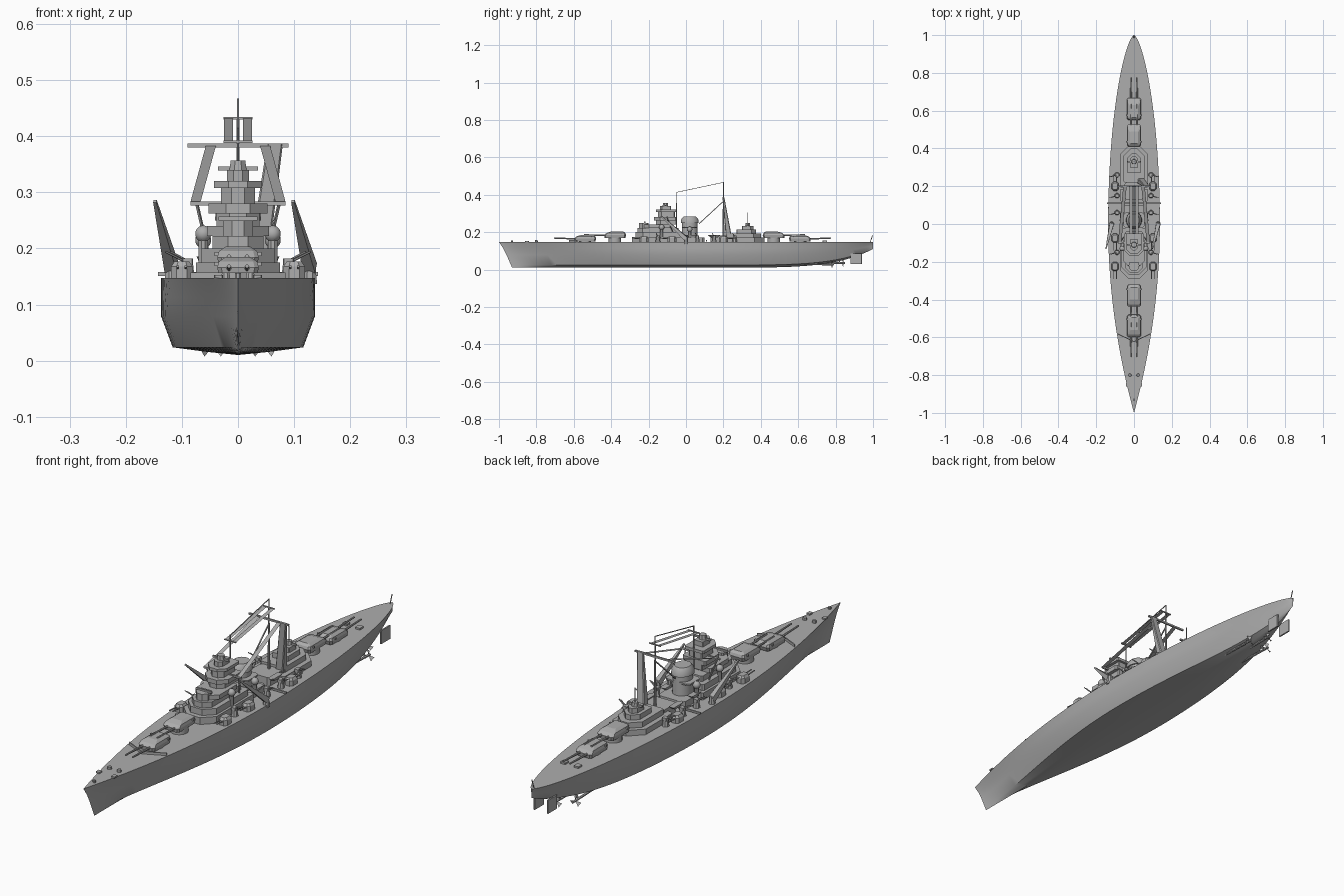
import bpy, bmesh, math
from mathutils import Vector

if "Cube" in bpy.data.objects:
    bpy.data.objects.remove(bpy.data.objects["Cube"])

DECK = .147
BEAM = .137
SIDES = (-1, 1)


def paint(name, value):
    material = bpy.data.materials.new(name)
    material.use_nodes = True
    colour = (value, value, value, 1)
    material.diffuse_color = colour
    material.node_tree.nodes["Principled BSDF"].inputs["Base Color"].default_value = colour
    return material


GREY = paint("naval grey", .42)


def mesh_object(name, verts, faces, smooth=False):
    mesh = bpy.data.meshes.new(name)
    mesh.from_pydata([tuple(v) for v in verts], [], faces)
    bm = bmesh.new()
    bm.from_mesh(mesh)
    bmesh.ops.recalc_face_normals(bm, faces=bm.faces)
    bm.to_mesh(mesh)
    bm.free()
    mesh.materials.append(GREY)
    ob = bpy.data.objects.new(name, mesh)
    bpy.context.collection.objects.link(ob)
    if smooth:
        bpy.ops.object.select_all(action="DESELECT")
        ob.select_set(True)
        bpy.context.view_layer.objects.active = ob
        bpy.ops.object.shade_smooth_by_angle(angle=math.radians(40))


def stack(name, rings, smooth=False):
    """Closed solid through rings with equal numbers of points."""
    n = len(rings[0])
    verts = [point for ring in rings for point in ring]
    faces = [(k * n + i, k * n + (i + 1) % n, (k + 1) * n + (i + 1) % n, (k + 1) * n + i)
             for k in range(len(rings) - 1) for i in range(n)]
    faces += [range(n), range(len(verts) - n, len(verts))]
    mesh_object(name, verts, faces, smooth)


def circle(x, y, z, rx, ry, n):
    angles = [math.tau * (i + .5) / n for i in range(n)]
    return [(x + rx * math.cos(a), y + ry * math.sin(a), z) for a in angles]


def outline(half, front, back, z, bow_cut=.2, stern_cut=.2, x=0):
    """Plan with chamfered corners; each cut is a share of the half width."""
    limit = (back - front) * .4
    f, b = min(half * bow_cut, limit), min(half * stern_cut, limit)
    port = [(half - f, front), (half, front + f), (half, back - b), (half - b, back)]
    return [(x + px, y, z) for px, y in port + [(-px, y) for px, y in reversed(port)]]


def house(name, half, front, back, z, height, bow_cut=.2, stern_cut=.2, x=0):
    stack(name, [outline(half, front, back, level, bow_cut, stern_cut, x) for level in (z, z + height)])


def tiers(z, bow_cut, stern_cut, parts):
    """Houses piled on one another: name, half width, front, back, height."""
    for name, half, front, back, height in parts:
        house(name, half, front, back, z, height, bow_cut, stern_cut)
        z += height


def rod(name, start, end, radius, tip=None, sides=6):
    start, end = Vector(start), Vector(end)
    turn = (end - start).to_track_quat("Z", "Y")
    rings = [[centre + turn @ Vector(p) for p in circle(0, 0, 0, r, r, sides)]
             for centre, r in ((start, radius), (end, tip or radius))]
    stack(name, rings, sides > 6)


def post(name, x, y, z, height, radius, tip=None, sides=8):
    rod(name, (x, y, z), (x, y, z + height), radius, tip, sides)


def bar(name, half, y, z, thick=.005):
    rod(name, (-half, y, z), (half, y, z), thick, sides=4)


def band(name, start, end, width):
    start, end, edge = Vector(start), Vector(end), Vector((width / 2, 0, 0))
    mesh_object(name, [start - edge, start + edge, end + edge, end - edge], [range(4)])


# Hull: raked stem, full stern, keel rising aft
SECTION = [(1, 1), (1, .75), (1, .5), (.85, .1), (.4, .04), (0, 0)]


def hull_ring(t):
    share = max(1 - t * t, .003) ** (1 if t < 0 else .65)
    keel = .01 + .1 * max(t, 0) ** 5
    side = []
    for width, level in SECTION:
        rake = .07 * (1 - level) ** .8
        x = BEAM * width * share ** (1.8 - .8 * level)
        side.append((x, t + rake * (1 - t) / 2, keel + level * (DECK - keel)))
    return side + [(-x, y, z) for x, y, z in reversed(side[:-1])]


stations = 60
stack("hull", [hull_ring(-math.cos(math.pi * i / stations)) for i in range(stations + 1)], True)

# Main turrets, the inner pair raised
for y, z, aim in ((-.54, .15, -1), (-.38, .168, -1), (.47, .168, 1), (.61, .15, 1)):
    post("barbette", 0, y, DECK - .01, z - DECK + .01, .034, sides=16)
    rings = []
    for half, front, back, rise in ((.034, .055, .055, 0), (.037, .058, .06, .016),
                                    (.034, .045, .056, .027), (.022, .02, .045, .035)):
        rings.append([(px, y + aim * py, z + rise) for px, py, pz in outline(half, -back, front, z)])
    stack("main_turret", rings)
    bar("turret_rangefinder", .042, y - aim * .035, z + .022)
    for side in SIDES:
        rod("main_gun", (side * .016, y + aim * .04, z + .014),
            (side * .016, y + aim * .165, z + .018), .005, .0035, 8)

# Forward superstructure and bridge tower
tiers(DECK, .6, .1, [
    ("forward_deckhouse", .075, -.29, 0, .028),
    ("forward_upper_deckhouse", .065, -.27, -.02, .025),
    ("bridge_base", .045, -.26, -.04, .022),
    ("bridge_deck", .055, -.23, -.08, .018),
    ("tower_lower", .038, -.16, -.05, .022),
    ("tower_platform", .053, -.17, -.05, .018),
    ("tower_middle", .03, -.15, -.06, .028),
    ("tower_gallery", .043, -.16, -.05, .012),
    ("tower_top", .02, -.14, -.08, .02)])
house("command_post", .027, -.25, -.2, .22, .03, .6)
bar("command_rangefinder", .035, -.22, .253)
bar("tower_rangefinder", .036, -.11, .342)
post("tower_director", 0, -.11, .335, .022, .017, .014)
bar("forward_yard", .085, -.1, .28)

# Funnel with flared skirt and cap
stack("funnel", [circle(0, .02, z, r, r * 1.15, 16) for z, r in
                 ((.17, .038), (.25, .036), (.25, .042), (.27, .04), (.283, .03))], True)
house("funnel_platform", .055, -.02, .06, .222, .006)

# Midship and aft superstructure
house("midship_deckhouse", .06, 0, .1, DECK, .025)
house("hangar", .05, .13, .22, DECK, .035)
tiers(DECK, .1, .7, [
    ("aft_deckhouse", .075, .19, .42, .023),
    ("aft_upper_deckhouse", .055, .22, .4, .022),
    ("aft_bridge", .036, .27, .375, .021),
    ("aft_bridge_top", .022, .3, .36, .02)])
bar("aft_rangefinder", .034, .33, .237)
post("aft_director", 0, .33, .23, .018, .015, .012)
post("aft_pole", 0, .33, .24, .065, .002)
bar("catapult", .143, .11, .154)

# Masts, leaning leg, derrick and aerial bands
post("main_mast", 0, .2, DECK, .32, .006, .002)
post("fore_pole", 0, -.05, .22, .195, .003, .002)
rod("top_wire", (0, -.05, .413), (0, .2, .466), .002, sides=4)
rod("derrick", (0, .2, .365), (0, .07, .245), .003, sides=4)
bar("main_yard", .09, .2, .383)
stack("mast_leg", [outline(.018, .215, .25, DECK, x=.032), outline(.014, .195, .205, .386, x=.066)])
for y, z in ((-.05, .39), (.2, .432)):
    bar("aerial_spreader", .026, y, z, .003)
for side in SIDES:
    band("upper_aerial_band", (side * .017, -.05, .39), (side * .017, .2, .432), .016)
    band("side_aerial_band", (side * .076, -.1, .282), (side * .048, .2, .384), .018)
    rod("yard_stay", (side * .073, -.1, .278), (side * .055, -.07, .2), .003, sides=4)

# Cranes, both swung the same way
for x in (-.118, .128):
    rod("crane_jib", (x, 0, .165), (x - .03, -.13, .284), .016, .004, 4)
    post("crane_pedestal", x, 0, DECK - .01, .04, .014, .01)

# Fittings repeated on both sides
for side in SIDES:
    for y, aim in ((-.225, -1), (-.075, -1), (.2, 1)):
        x = side * .1
        stack("secondary_turret", [outline(half, y - half - .005, y + half + .005, z, .5, .5, x)
                                   for half, z in ((.019, DECK), (.019, .168), (.013, .177))])
        for gap in SIDES:
            gun = x + gap * .007
            rod("secondary_gun", (gun, y, .164), (gun, y + aim * .065, .168), .0025)
    for y in (-.15, .06, .15, .26):
        x = side * .09
        post("light_gun_mount", x, y, DECK, .023, .014, .011)
        house("light_gun_shield", .01, y - .01, y + .01, .17, .012, x=x)
        for gap in SIDES:
            gun = x + gap * .004
            rod("light_gun", (gun, y, .176), (gun + side * .035, y - .01, .194), .002)
    for y, z in ((-.13, .226), (.02, .215)):
        x, radius = side * .062, .015
        post("dome_pedestal", x, y, .17, z - .18, .009)
        arcs = [math.radians(a) for a in range(-60, 90, 24)]
        stack("director_dome", [circle(x, y, z + radius * math.sin(a), radius * math.cos(a),
                                       radius * math.cos(a), 12) for a in arcs], True)
    for y in (.03, .15):
        stack("boat", [outline(half, y - half * 3, y + half * 3, z, 1, .3, side * .062)
                       for half, z in ((.006, .172), (.012, .186))])
    stack("breakwater", [[(0, -.625, z), (side * .085, -.585, z), (side * .085, -.58, z), (0, -.62, z)]
                         for z in (DECK, DECK + .01)])
    post("capstan", side * .022, -.8, DECK, .01, .009, .007)
    house("anchor", .008, -.86, -.84, DECK, .006, x=side * .035)
    house("deck_hatch", .011, .73, .755, DECK, .007, x=side * .03)
    house("rudder", .003, .88, .94, .03, .055, x=side * .03)

# Propeller shafts, struts and blades
for x, y, z in ((-.045, .78, .026), (0, .84, .034), (.045, .78, .026)):
    rod("propeller_shaft", (x, y - .25, .034), (x, y + .01, z), .005)
    rod("shaft_strut", (x, y - .02, z), (x / 2, y - .02, .06), .004, sides=4)
    for turn in (90, 210, 330):
        out = Vector((math.cos(math.radians(turn)), 0, math.sin(math.radians(turn))))
        across = Vector((-out.z, .5, out.x)) * .009
        hub, tip = Vector((x, y, z)), Vector((x, y, z)) + out * .022
        mesh_object("propeller_blade", [hub, tip - across, tip + across], [range(3)])

# Stern flagstaff and bow bollard
rod("stern_flagstaff", (0, .985, DECK), (0, .997, .182), .002)
post("bow_bollard", 0, -.93, DECK, .009, .006)
